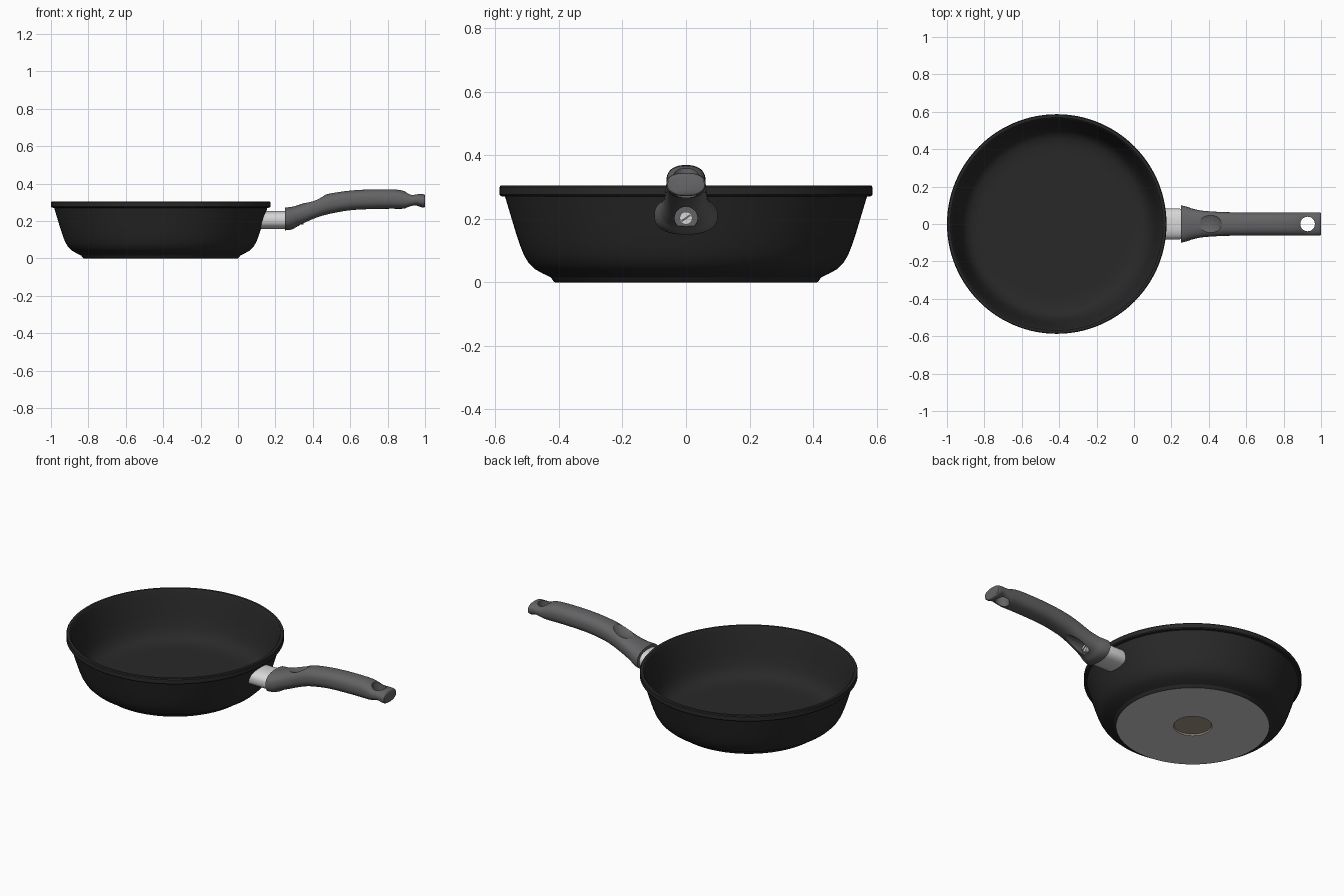
import bpy, bmesh, math
from mathutils import Vector

if "Cube" in bpy.data.objects:
    bpy.data.objects.remove(bpy.data.objects["Cube"])

PX = -0.413  # pan centre x


def mat(name, r, g, b):
    m = bpy.data.materials.new(name)
    m.diffuse_color = (r, g, b, 1)
    m.use_nodes = True
    m.node_tree.nodes["Principled BSDF"].inputs["Base Color"].default_value = m.diffuse_color
    return m


BLACK = mat("black_coating", 0.0215, 0.0215, 0.0215)
GREY = mat("handle_grey", 0.125, 0.125, 0.13)
STEEL = mat("steel", 0.68, 0.68, 0.68)
BASE = mat("base_grey", 0.6, 0.6, 0.6)
BROWN = mat("recess_brown", 0.37, 0.31, 0.24)


def finish(bm, name, mats, angle=35):
    bmesh.ops.recalc_face_normals(bm, faces=bm.faces)
    me = bpy.data.meshes.new(name)
    bm.to_mesh(me)
    bm.free()
    ob = bpy.data.objects.new(name, me)
    bpy.context.collection.objects.link(ob)
    for m in mats:
        me.materials.append(m)
    smooth(ob, angle)
    return ob


def smooth(ob, angle):
    bpy.ops.object.select_all(action='DESELECT')
    ob.select_set(True)
    bpy.context.view_layer.objects.active = ob
    bpy.ops.object.shade_smooth_by_angle(angle=math.radians(angle))


def loft(rings):
    bm = bmesh.new()
    vs = [[bm.verts.new(p) for p in r] for r in rings]
    n = len(vs[0])
    for a, b in zip(vs, vs[1:]):
        for i in range(n):
            j = (i + 1) % n
            bm.faces.new((a[i], a[j], b[j], b[i]))
    bm.faces.new(vs[0])
    bm.faces.new(vs[-1])
    return bm


def oval(hw, lo, hi, e=2.3, n=48):
    """Superellipse (y, z) points."""
    pts = []
    for i in range(n):
        t = 2 * math.pi * i / n
        c, s = math.cos(t), math.sin(t)
        pts.append((hw * math.copysign(abs(c) ** (2 / e), c),
                    (lo + hi) / 2 + (hi - lo) / 2 * math.copysign(abs(s) ** (2 / e), s)))
    return pts


def spline(rows, sub=3):
    """Catmull-Rom through the station rows."""
    out = []
    for i in range(len(rows) - 1):
        p = [Vector(rows[max(0, min(len(rows) - 1, i + k))]) for k in (-1, 0, 1, 2)]
        for s in range(sub):
            t = s / sub
            out.append(0.5 * (2 * p[1] + (p[2] - p[0]) * t
                              + (2 * p[0] - 5 * p[1] + 4 * p[2] - p[3]) * t * t
                              + (3 * p[1] - p[0] - 3 * p[2] + p[3]) * t ** 3))
    out.append(Vector(rows[-1]))
    return out


# Pan body: one turned profile with the base recess in the middle
profile = [(0, 0.008), (0.1, 0.008), (0.104, 0), (0.413, 0), (0.418, 0.004), (0.425, 0.015),
           (0.45, 0.027), (0.475, 0.041), (0.495, 0.06), (0.51, 0.085), (0.522, 0.115),
           (0.537, 0.16), (0.555, 0.22), (0.57, 0.27), (0.583, 0.271), (0.587, 0.276),
           (0.587, 0.300), (0.583, 0.305), (0.569, 0.305), (0.564, 0.301), (0.554, 0.27),
           (0.535, 0.18), (0.516, 0.11), (0.503, 0.08), (0.485, 0.055), (0.46, 0.04),
           (0.425, 0.032), (0.38, 0.03), (0, 0.03)]
bm = bmesh.new()
vs = [bm.verts.new((PX + r, 0, z)) for r, z in profile]
es = [bm.edges.new(p) for p in zip(vs, vs[1:])]
bmesh.ops.spin(bm, geom=vs + es, cent=(PX, 0, 0), axis=(0, 0, 1), angle=2 * math.pi,
               steps=128, use_merge=True)
bmesh.ops.remove_doubles(bm, verts=bm.verts, dist=1e-5)
for f in bm.faces:
    rmax = max(math.hypot(v.co.x - PX, v.co.y) for v in f.verts)
    zmax = max(v.co.z for v in f.verts)
    if zmax < 0.0085:
        if rmax < 0.106:
            f.material_index = 2
        elif zmax < 0.001:
            f.material_index = 1
finish(bm, "pan_body", [BLACK, BASE, BROWN], 30)

# Steel ferrule, its inner end following the pan wall
sec = oval(0.083, 0.157, 0.253, 2.5)
start = [(PX + math.sqrt((0.502 + 0.26 * z) ** 2 - y * y) - 0.008, y, z) for y, z in sec]
end = [(0.275, y * 0.9, z) for y, z in sec]
finish(loft([start, [(0.24, y, z) for y, z in sec], end]), "ferrule", [STEEL])

# Handle: stations of x, half width, underside, top
stations = [(0.25, 0.100, 0.150, 0.270), (0.27, 0.096, 0.151, 0.273), (0.295, 0.088, 0.157, 0.277),
            (0.32, 0.080, 0.172, 0.284), (0.36, 0.072, 0.188, 0.298), (0.40, 0.068, 0.205, 0.315),
            (0.45, 0.065, 0.225, 0.334), (0.50, 0.063, 0.240, 0.348), (0.60, 0.062, 0.257, 0.362),
            (0.70, 0.062, 0.263, 0.368), (0.80, 0.062, 0.265, 0.369), (0.86, 0.062, 0.265, 0.366),
            (0.895, 0.062, 0.266, 0.357), (0.925, 0.062, 0.274, 0.345), (0.955, 0.062, 0.280, 0.344),
            (0.985, 0.062, 0.272, 0.344), (0.996, 0.061, 0.273, 0.341), (1.0, 0.058, 0.277, 0.336)]
rings = [[(x, y, z) for y, z in oval(w, lo, hi, 2.4)] for x, w, lo, hi in spline(stations)]
handle = finish(loft(rings), "handle", [GREY])


def cut(target, make):
    make()
    c = bpy.context.object
    c.hide_render = True
    c.data.materials.append(GREY)
    m = target.modifiers.new("cut", 'BOOLEAN')
    m.operation = 'DIFFERENCE'
    m.solver = 'EXACT'
    m.object = c
    bpy.context.view_layer.objects.active = target
    bpy.ops.object.modifier_apply(modifier=m.name)
    bpy.data.objects.remove(c, do_unlink=True)


# Hanging hole, thumb dish and screw channel
cut(handle, lambda: bpy.ops.mesh.primitive_cylinder_add(
    vertices=40, radius=0.039, depth=0.4, location=(0.928, 0, 0.3)))
nrm = Vector((-0.38, 0, 0.92)).normalized()
cut(handle, lambda: bpy.ops.mesh.primitive_uv_sphere_add(
    segments=64, ring_count=48, radius=0.12, location=Vector((0.41, 0, 0.319)) + nrm * 0.101))
cut(handle, lambda: bpy.ops.mesh.primitive_cylinder_add(
    vertices=32, radius=0.036, depth=0.3, location=(0.48, 0, 0.202), rotation=(0, math.pi / 2, 0)))
smooth(handle, 35)

# Screw head with a slot
bpy.ops.mesh.primitive_cylinder_add(vertices=32, radius=0.02, depth=0.03,
                                    location=(0.335, 0, 0.202), rotation=(0, math.pi / 2, 0))
screw = bpy.context.object
screw.name = "screw"
screw.data.materials.append(STEEL)
smooth(screw, 35)
bpy.ops.mesh.primitive_cube_add(size=1, location=(0.351, 0, 0.202), rotation=(math.radians(35), 0, 0))
slot = bpy.context.object
slot.name = "screw_slot"
slot.scale = (0.004, 0.034, 0.006)
slot.data.materials.append(GREY)
